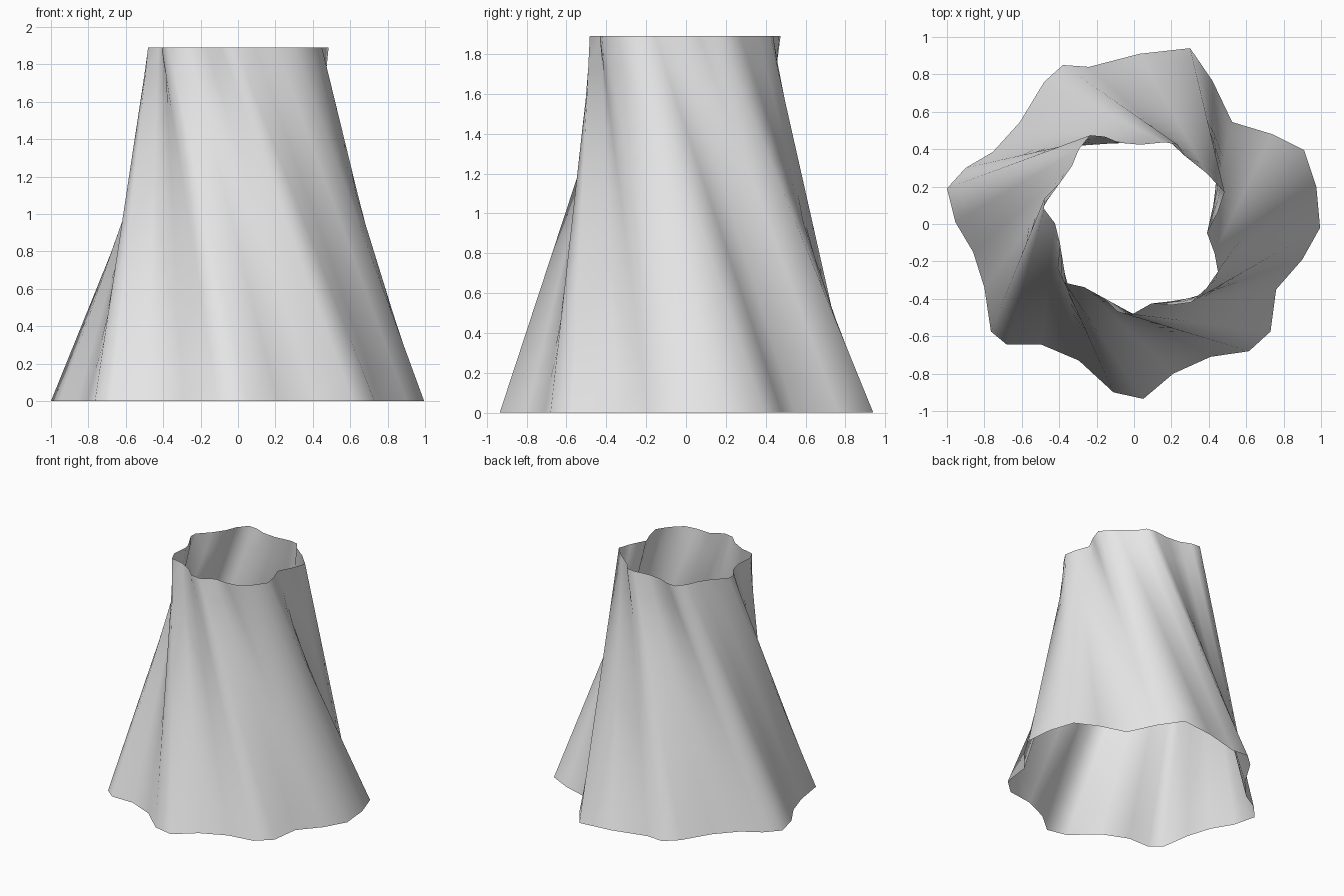
import bpy
import bmesh
import math
from mathutils import Matrix, Vector

# Remove the default object
default_cube = bpy.data.objects.get("Cube")
if default_cube:
    bpy.data.objects.remove(default_cube, do_unlink=True)

HEIGHT = 1.89
TOP_SCALE = 0.52
TWIST = math.radians(-53)
ROWS = 12

# Wavy outline of the base, counterclockwise, in hundredths of a unit
OUTLINE = [
    (99.5, -2), (97.5, 20), (91, 39.5), (74, 48), (52.5, 54.5),
    (42, 76.5), (30, 94), (3, 91), (-24, 84), (-38, 85),
    (-48, 76), (-61, 54.5), (-75.5, 38.5), (-90, 30), (-100, 19),
    (-95.5, 1), (-86, -15), (-80, -34), (-76.5, -57.5), (-68, -64.5),
    (-49.5, -64.5), (-29.5, -73), (-11, -90), (5, -93.5), (21, -80),
    (41, -71), (61.5, -68), (73, -57.5), (76, -35), (90, -19),
]


def make_material(name, colour):
    """Flat material with matching viewport and render colour."""
    material = bpy.data.materials.new(name)
    material.use_nodes = True
    material.diffuse_color = colour
    shader = material.node_tree.nodes["Principled BSDF"]
    shader.inputs["Base Color"].default_value = colour
    return material


def loft_rings(bm, lower, upper, rows):
    """Join two outlines with straight rulings, leaving both ends open."""
    rings = []
    for row in range(rows + 1):
        blend = row / rows
        rings.append([bm.verts.new(low.lerp(high, blend))
                      for low, high in zip(lower, upper)])
    count = len(lower)
    for below, above in zip(rings, rings[1:]):
        for i in range(count):
            j = (i + 1) % count
            face = bm.faces.new((below[i], below[j], above[j], above[i]))
            face.smooth = True


# The top outline is the base outline shrunk, turned and lifted
base_outline = [Vector((x, y, 0)) / 100 for x, y in OUTLINE]
to_top = (Matrix.Translation((0, 0, HEIGHT))
          @ Matrix.Rotation(TWIST, 4, "Z")
          @ Matrix.Scale(TOP_SCALE, 4))
top_outline = [to_top @ point for point in base_outline]

# Twisted, fluted open shade
bm = bmesh.new()
loft_rings(bm, base_outline, top_outline, ROWS)
mesh = bpy.data.meshes.new("twisted_shade")
bm.to_mesh(mesh)
bm.free()
mesh.materials.append(make_material("light_grey", (0.8, 0.8, 0.8, 1.0)))
shade = bpy.data.objects.new("twisted_shade", mesh)
bpy.context.collection.objects.link(shade)
